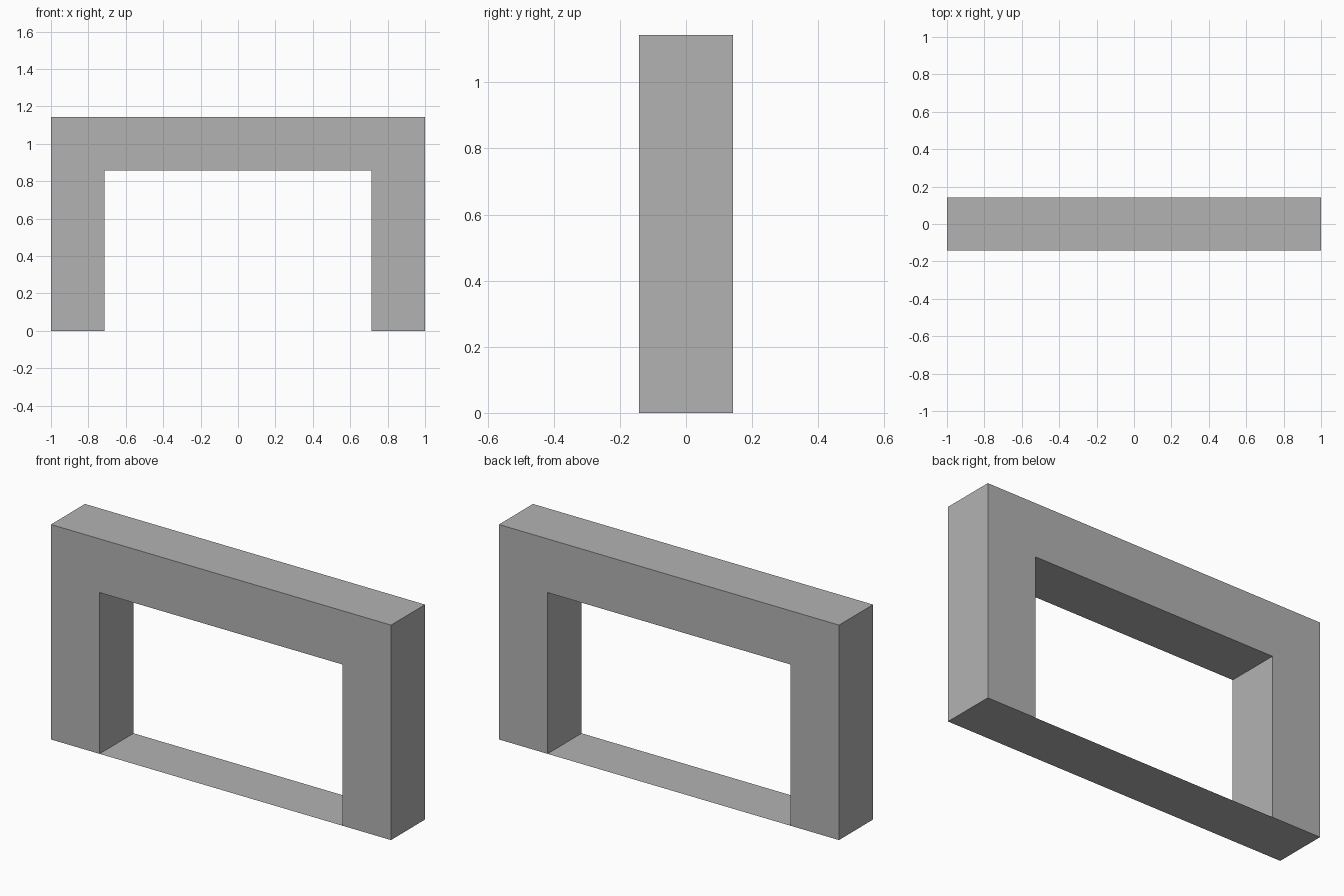
import bpy
import bmesh

cube = bpy.data.objects.get("Cube")
if cube:
    bpy.data.objects.remove(cube, do_unlink=True)

# Dimensions: everything is a multiple of one bar width
BAR = 2 / 7
HALF_WIDTH = 1.0
HEIGHT = 4 * BAR
INNER = HALF_WIDTH - BAR

# Plain grey finish
grey = bpy.data.materials.new("plain_grey")
grey.use_nodes = True
colour = (0.45, 0.45, 0.45, 1)
grey.diffuse_color = colour
grey.node_tree.nodes["Principled BSDF"].inputs["Base Color"].default_value = colour


def make_object(name, bm):
    mesh = bpy.data.meshes.new(name)
    bm.to_mesh(mesh)
    bm.free()
    mesh.materials.append(grey)
    obj = bpy.data.objects.new(name, mesh)
    bpy.context.collection.objects.link(obj)
    return obj


# Gate frame: two posts and a lintel, one profile extruded front to back
right_side = [(-INNER, HEIGHT - BAR), (-INNER, 0), (-HALF_WIDTH, 0), (-HALF_WIDTH, HEIGHT)]
profile = right_side + [(-x, z) for x, z in reversed(right_side)]
bm = bmesh.new()
face = bm.faces.new([bm.verts.new((x, -BAR / 2, z)) for x, z in profile])
result = bmesh.ops.extrude_face_region(bm, geom=[face], use_keep_orig=True)
moved = [v for v in result["geom"] if isinstance(v, bmesh.types.BMVert)]
bmesh.ops.translate(bm, verts=moved, vec=(0, BAR, 0))
bmesh.ops.recalc_face_normals(bm, faces=bm.faces)
make_object("gate_frame", bm)

# Threshold: a paper-thin floor sheet joining the posts
bm = bmesh.new()
corners = [(-INNER, -1), (INNER, -1), (INNER, 1), (-INNER, 1)]
bm.faces.new([bm.verts.new((x, side * BAR / 2, 0)) for x, side in corners])
make_object("threshold", bm)
